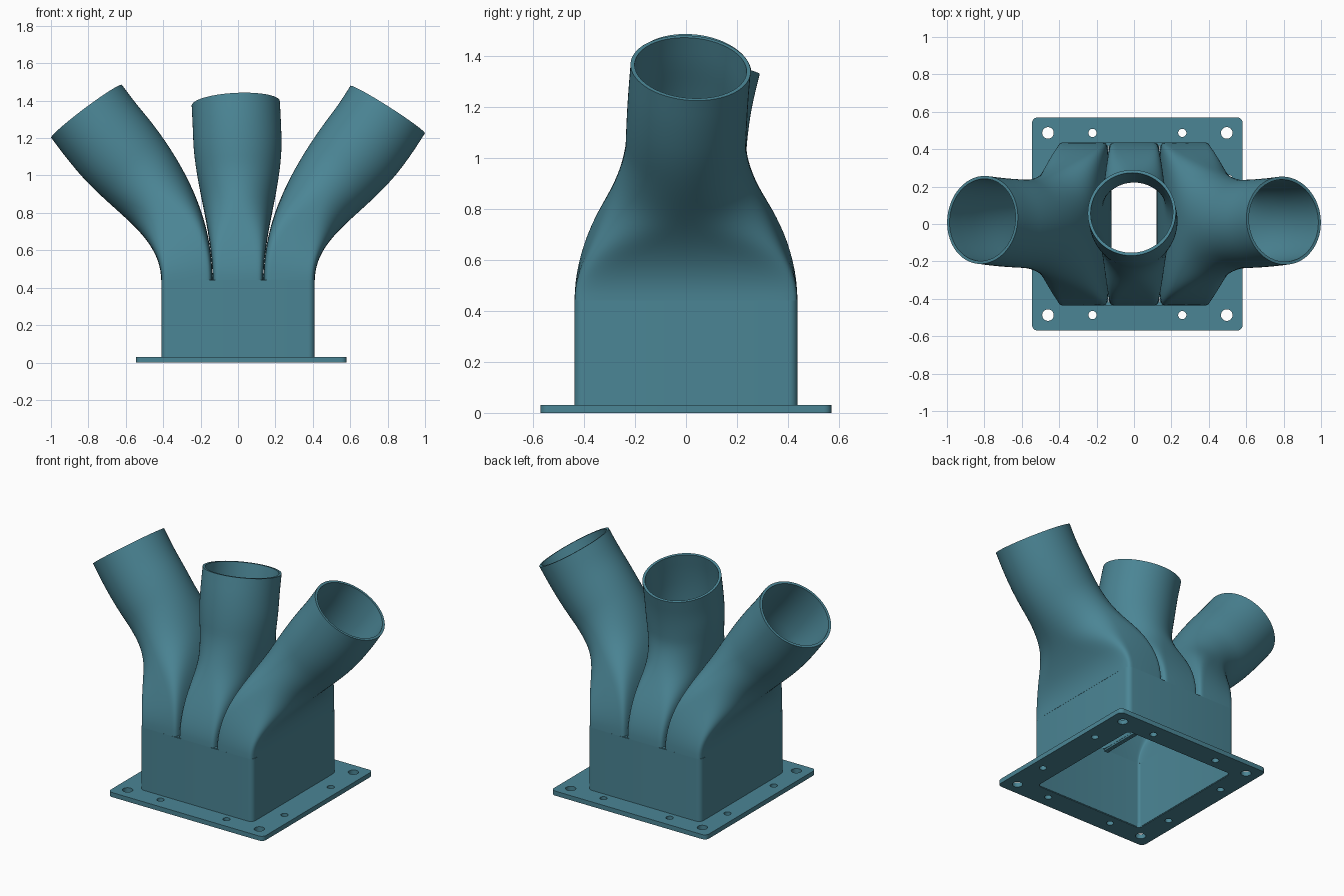
import bpy, bmesh
from math import sin, cos, pi, copysign
from mathutils import Vector

cube = bpy.data.objects.get("Cube")
if cube:
    bpy.data.objects.remove(cube, do_unlink=True)

COLOUR = (0.07, 0.235, 0.3, 1)
teal = bpy.data.materials.new("teal plastic")
teal.use_nodes = True
teal.diffuse_color = COLOUR
teal.node_tree.nodes["Principled BSDF"].inputs["Base Color"].default_value = COLOUR

BOX_TOP = 0.44
PLATE_X = 0.018          # the flange sits slightly off the duct centre
HALF_X, HALF_Y = 0.41, 0.437


def finish(name, bm, wall, angle=0.6):
    """Turn a bmesh shell into a walled, smooth-shaded object."""
    mesh = bpy.data.meshes.new(name)
    bm.to_mesh(mesh)
    bm.free()
    obj = bpy.data.objects.new(name, mesh)
    bpy.context.collection.objects.link(obj)
    mesh.materials.append(teal)
    mod = obj.modifiers.new("wall", 'SOLIDIFY')
    mod.thickness, mod.offset = wall, -1
    bpy.ops.object.select_all(action='DESELECT')
    obj.select_set(True)
    bpy.context.view_layer.objects.active = obj
    bpy.ops.object.modifier_apply(modifier="wall")
    bpy.ops.object.shade_smooth_by_angle(angle=angle)
    return obj


def rounded_rect(cx, hx, hy, r, z, n=6):
    pts = []
    for q, (sx, sy) in enumerate([(1, 1), (-1, 1), (-1, -1), (1, -1)]):
        for i in range(n + 1):
            a = (q + i / n) * pi / 2
            pts.append(Vector((cx + sx * (hx - r) + r * cos(a),
                               sy * (hy - r) + r * sin(a), z)))
    return pts


def circle(x, y, r, z, n=24):
    return [Vector((x + r * cos(2 * pi * i / n), y + r * sin(2 * pi * i / n), z))
            for i in range(n)]


def loft(rings):
    bm = bmesh.new()
    loops = [[bm.verts.new(p) for p in ring] for ring in rings]
    for a, b in zip(loops, loops[1:]):
        for j in range(len(a)):
            k = (j + 1) % len(a)
            bm.faces.new((a[j], a[k], b[k], b[j]))
    return bm


def smooth(t):
    t = min(1, max(0, t))
    return t * t * (3 - 2 * t)


def section(centre, axis, hx, hy, power, n=72):
    """Superellipse ring, square to the axis."""
    v = Vector((0, 1, 0))
    v = (v - axis * v.dot(axis)).normalized()
    u = v.cross(axis)
    ring = []
    for i in range(n):
        c, s = cos(2 * pi * i / n), sin(2 * pi * i / n)
        x = copysign(abs(c) ** (2 / power), c) * hx
        y = copysign(abs(s) ** (2 / power), s) * hy
        ring.append(centre + u * x + v * y)
    return ring


def tube(name, base_x, base_hx, end, axis, reach, radius=0.236, collar=0.07, steps=30):
    """Duct changing from a slot on the box to a round, angled mouth."""
    n = Vector(axis).normalized()
    p0, mouth = Vector((base_x, 0, BOX_TOP)), Vector(end)
    p1 = mouth - n * collar
    t0, t1 = Vector((0, 0, reach)), n * reach
    rings = []
    for i in range(steps + 1):
        t = i / steps
        pos = (p0 * (2*t**3 - 3*t**2 + 1) + t0 * (t**3 - 2*t**2 + t)
               + p1 * (3*t**2 - 2*t**3) + t1 * (t**3 - t**2))
        tan = (p0 * (6*t**2 - 6*t) + t0 * (3*t**2 - 4*t + 1)
               + p1 * (6*t - 6*t**2) + t1 * (3*t**2 - 2*t)).normalized()
        wide, deep = smooth(t * 1.15), smooth(t * 1.4)
        hx = base_hx + (radius - base_hx) * wide
        hy = HALF_Y + (radius - HALF_Y) * deep
        rings.append(section(pos, tan, hx, hy, 2 + 12 * (1 - deep) ** 3))
    rings.append(section(mouth, n, radius, radius, 2))
    return finish(name, loft(rings), 0.016)


# Mounting flange with duct opening and screw holes
bm = bmesh.new()
outlines = [rounded_rect(PLATE_X, 0.563, 0.57, 0.03, 0.03),
            rounded_rect(0, HALF_X - 0.015, HALF_Y - 0.015, 0.03, 0.03)]
for sx in (-1, 1):
    for sy in (-1, 1):
        outlines.append(circle(PLATE_X + sx * 0.478, sy * 0.487, 0.031, 0.03))
        outlines.append(circle(PLATE_X + sx * 0.24, sy * 0.487, 0.022, 0.03))
        outlines.append(circle(PLATE_X + sx * 0.487, sy * 0.24, 0.022, 0.03))
edges = []
for pts in outlines:
    vs = [bm.verts.new(p) for p in pts]
    edges += [bm.edges.new((vs[i - 1], vs[i])) for i in range(len(vs))]
bmesh.ops.triangle_fill(bm, use_beauty=True, use_dissolve=False, edges=edges,
                        normal=(0, 0, 1))
for f in bm.faces:
    f.normal_update()
    if f.normal.z < 0:
        f.normal_flip()
finish("mounting_flange", bm, 0.03)

# Open rectangular box
finish("duct_box", loft([rounded_rect(0, HALF_X, HALF_Y, 0.035, z)
                         for z in (0.004, BOX_TOP)]), 0.018)

# Thin dividers under the seams between the tubes
for side, x in (("right", -0.135), ("left", 0.135)):
    finish(side + "_divider",
           loft([rounded_rect(x, 0.014, HALF_Y - 0.004, 0.006, z, 2)
                 for z in (BOX_TOP - 0.012, BOX_TOP + 0.002)]), 0.0139)

# Three splayed tubes
tube("right_tube", -0.274, 0.137, (-0.81, 0.022, 1.343), (-0.6, 0.08, 0.8), 1.05)
tube("middle_tube", 0, 0.136, (-0.012, 0.06, 1.385), (-0.05, 0.24, 0.97), 0.9)
tube("left_tube", 0.274, 0.137, (0.80, 0.018, 1.352), (0.538, 0.07, 0.843), 1.05)
